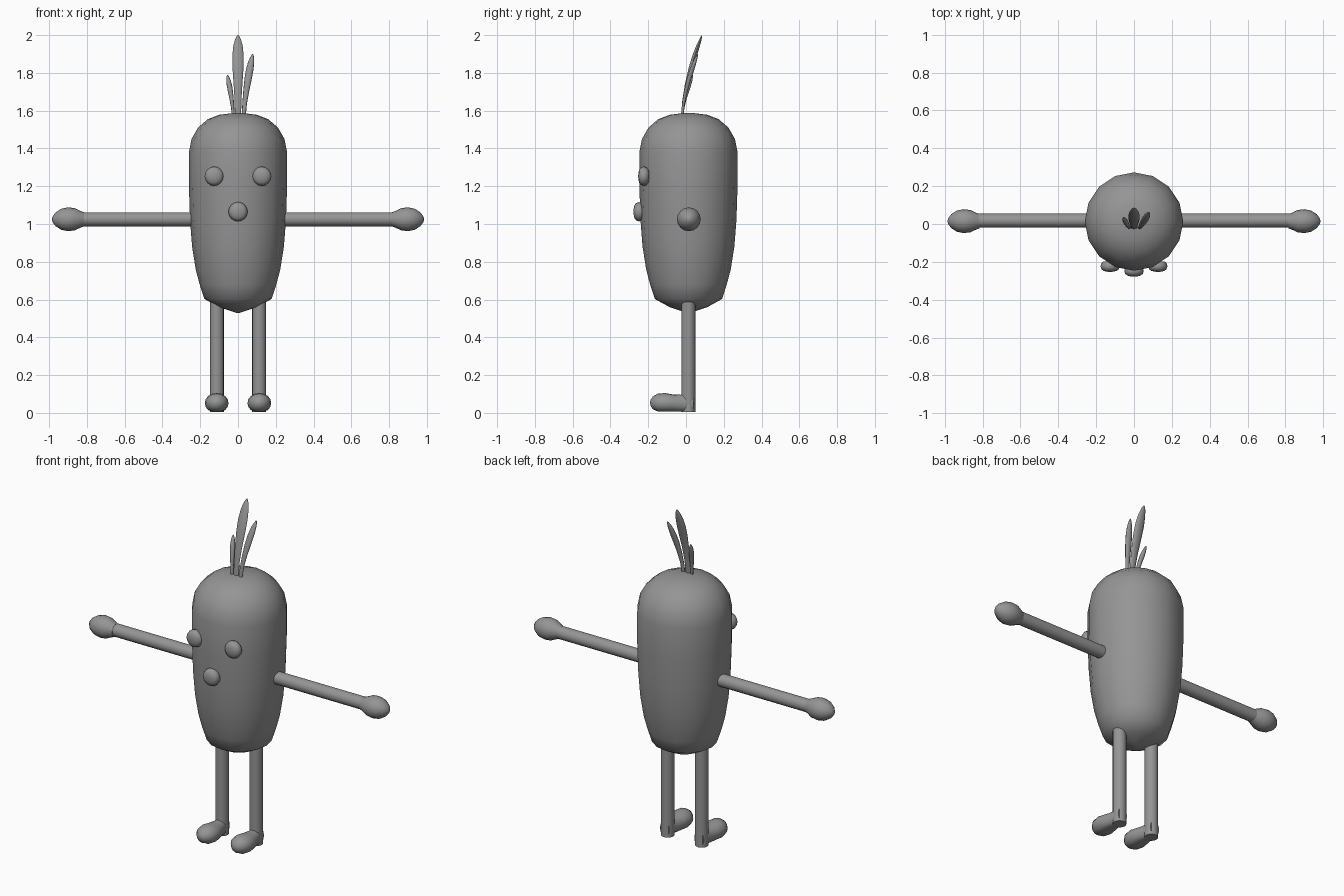
import bpy, bmesh, math
from mathutils import Vector

if "Cube" in bpy.data.objects:
    bpy.data.objects.remove(bpy.data.objects["Cube"])

grey = bpy.data.materials.new("plain grey")
grey.diffuse_color = (0.3, 0.3, 0.3, 1)
grey.use_nodes = True
grey.node_tree.nodes["Principled BSDF"].inputs["Base Color"].default_value = grey.diffuse_color
X, Y, Z = Vector((1, 0, 0)), Vector((0, 1, 0)), Vector((0, 0, 1))


def loft(name, rings, sides, floor=None, angle=50):
    """Skin elliptical rings given as (centre, half-axis u, half-axis v)."""
    bm = bmesh.new()
    loops = []
    for c, u, v in rings:
        loop = []
        for i in range(sides):
            a = 2 * math.pi * i / sides
            p = Vector(c) + u * math.cos(a) + v * math.sin(a)
            if floor is not None:
                p.z = max(p.z, floor)
            loop.append(bm.verts.new(p))
        loops.append(loop)
    for a, b in zip(loops, loops[1:]):
        for i in range(sides):
            j = (i + 1) % sides
            bm.faces.new((a[i], a[j], b[j], b[i]))
    bm.faces.new(loops[0][::-1])
    bm.faces.new(loops[-1])
    bmesh.ops.recalc_face_normals(bm, faces=bm.faces)
    me = bpy.data.meshes.new(name)
    bm.to_mesh(me)
    bm.free()
    me.materials.append(grey)
    ob = bpy.data.objects.new(name, me)
    bpy.context.collection.objects.link(ob)
    bpy.ops.object.select_all(action='DESELECT')
    ob.select_set(True)
    bpy.context.view_layer.objects.active = ob
    bpy.ops.object.shade_smooth_by_angle(angle=math.radians(angle))
    return ob


# Tapered body: (height, radius)
body = [(0.53, 0.01), (0.56, 0.1), (0.603, 0.178), (0.68, 0.203), (0.76, 0.224),
        (0.88, 0.243), (1.02, 0.254), (1.2, 0.26), (1.38, 0.26), (1.45, 0.246),
        (1.51, 0.212), (1.555, 0.16), (1.578, 0.1), (1.587, 0.03)]
loft("body", [((0, 0.013, z), X * r, Y * r) for z, r in body], 16)

# Arms, hands, legs, feet and eyes on both sides
arm = [(0.2, 0.037), (0.825, 0.037)]
hand = [(0.815, 0.037), (0.835, 0.045), (0.865, 0.059), (0.9, 0.063),
        (0.935, 0.056), (0.965, 0.037), (0.98, 0.018), (0.985, 0.004)]
# foot: (y, centre height, half width, half height)
foot = [(0.04, 0.05, 0.03, 0.05), (0.0, 0.05, 0.037, 0.05), (-0.03, 0.048, 0.043, 0.048),
        (-0.07, 0.05, 0.056, 0.048), (-0.11, 0.052, 0.063, 0.053), (-0.15, 0.053, 0.056, 0.049),
        (-0.175, 0.053, 0.037, 0.034), (-0.187, 0.053, 0.018, 0.017), (-0.19, 0.053, 0.004, 0.004)]
# rounded button: (depth, radius)
button = [(0.0, 0.035), (0.012, 0.047), (0.027, 0.051), (0.042, 0.046),
          (0.051, 0.034), (0.055, 0.016), (0.056, 0.003)]


def face_button(name, x, z, back):
    loft(name, [((x, back - d, z), X * r, Z * r) for d, r in button], 16)


for s, side in ((-1, "left"), (1, "right")):
    loft(side + "_arm", [((s * x, 0.018, 1.025), Y * r, Z * r) for x, r in arm], 16)
    loft(side + "_hand", [((s * x, 0.015, 1.025), Y * r, Z * r) for x, r in hand], 16)
    loft(side + "_leg", [((s * 0.112, 0.012, z), X * 0.037, Y * 0.037)
                         for z in (0.005, 0.64)], 16)
    loft(side + "_foot", [((s * 0.113, y, z), X * w, Z * h) for y, z, w, h in foot], 16,
         floor=0.008)
    face_button(side + "_eye", s * 0.126, 1.253, -0.197)
face_button("nose", 0, 1.065, -0.222)


# Curved leaves on top of the head
def leaf(name, base_x, tip_x, tip_y, tip_z, width):
    shape = [(0, 0.55), (0.2, 0.6), (0.4, 0.78), (0.6, 0.97), (0.75, 1.0),
             (0.87, 0.82), (0.95, 0.5), (0.99, 0.22), (1, 0.05)]
    rings = []
    for t, w in shape:
        c = (base_x + (tip_x - base_x) * t ** 1.4,
             -0.02 + (tip_y + 0.02) * t ** 1.6,
             1.57 + (tip_z - 1.57) * t)
        rings.append((c, X * width * w, Y * 0.013 * w))
    loft(name, rings, 10, angle=70)


leaf("middle_leaf", 0, 0, 0.085, 2.0, 0.03)
leaf("right_leaf", 0.03, 0.078, 0.062, 1.9, 0.02)
leaf("left_leaf", -0.025, -0.056, 0.035, 1.79, 0.014)
